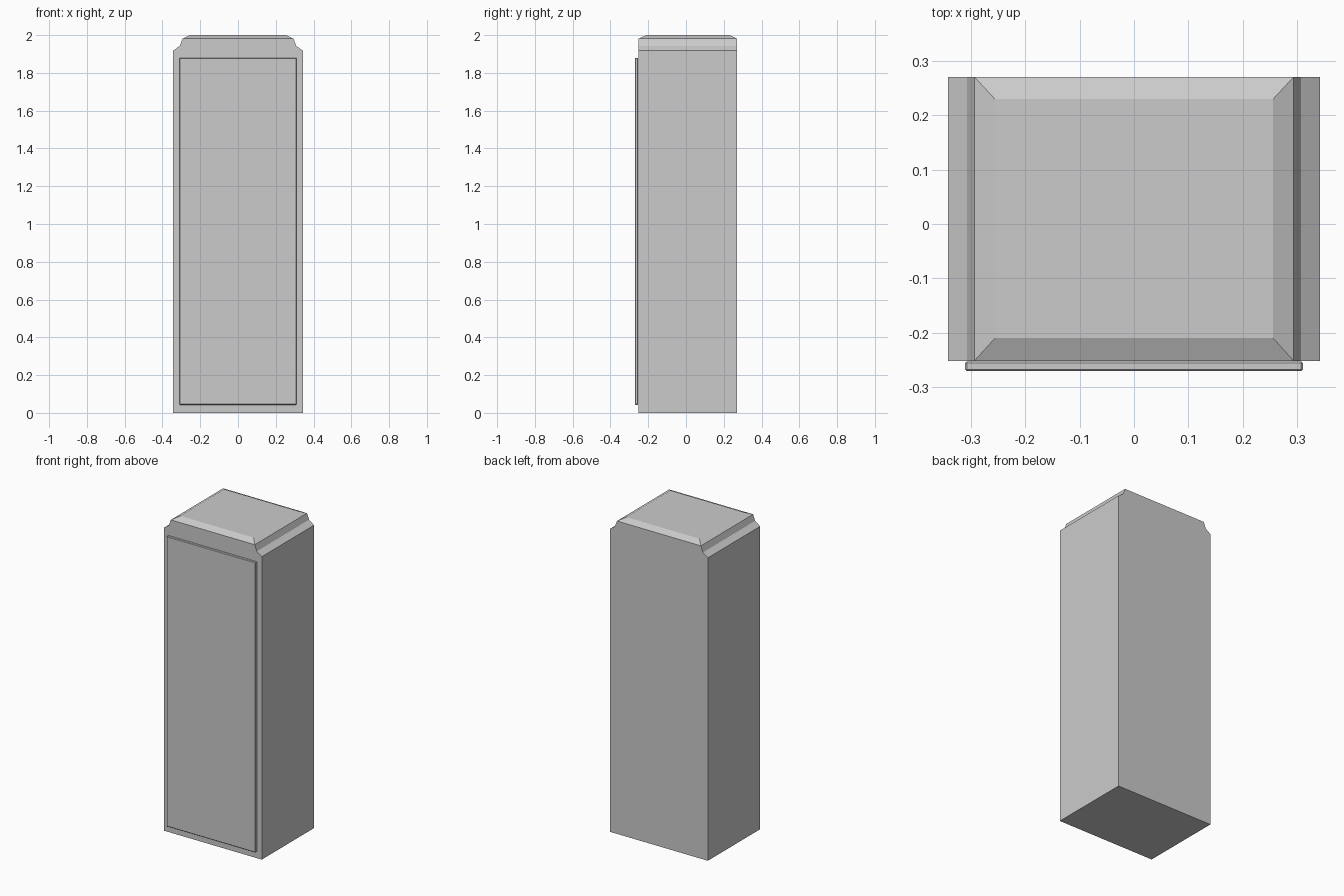
import bpy, bmesh

if "Cube" in bpy.data.objects:
    bpy.data.objects.remove(bpy.data.objects["Cube"])


def loft(name, rings):
    """Stack rectangular rings (half_width, y_front, y_back, z) into a closed solid."""
    bm = bmesh.new()
    loops = [[bm.verts.new(p) for p in ((-w, f, z), (w, f, z), (w, b, z), (-w, b, z))]
             for w, f, b, z in rings]
    for low, high in zip(loops, loops[1:]):
        for i in range(4):
            j = (i + 1) % 4
            bm.faces.new((low[i], low[j], high[j], high[i]))
    bm.faces.new(loops[0][::-1])
    bm.faces.new(loops[-1])
    bmesh.ops.recalc_face_normals(bm, faces=bm.faces[:])
    mesh = bpy.data.meshes.new(name)
    bm.to_mesh(mesh)
    bm.free()
    obj = bpy.data.objects.new(name, mesh)
    bpy.context.collection.objects.link(obj)
    return obj


FRONT, BACK = -0.252, 0.271

# Cabinet body: straight sides, stepped shoulders, bevelled top
loft("cabinet_body", [
    (0.343, FRONT, BACK, 0.0),
    (0.343, FRONT, BACK, 1.918),
    (0.308, FRONT, BACK, 1.943),
    (0.294, FRONT, BACK, 1.981),
    (0.256, FRONT + 0.042, BACK - 0.041, 2.0),
])

# Front door panel, standing slightly proud with eased edges
door = loft("front_door", [
    (0.311, -0.271, FRONT - 0.001, 0.043),
    (0.311, -0.271, FRONT - 0.001, 1.88),
])
bevel = door.modifiers.new("eased_edges", "BEVEL")
bevel.width = 0.003
bevel.segments = 1
